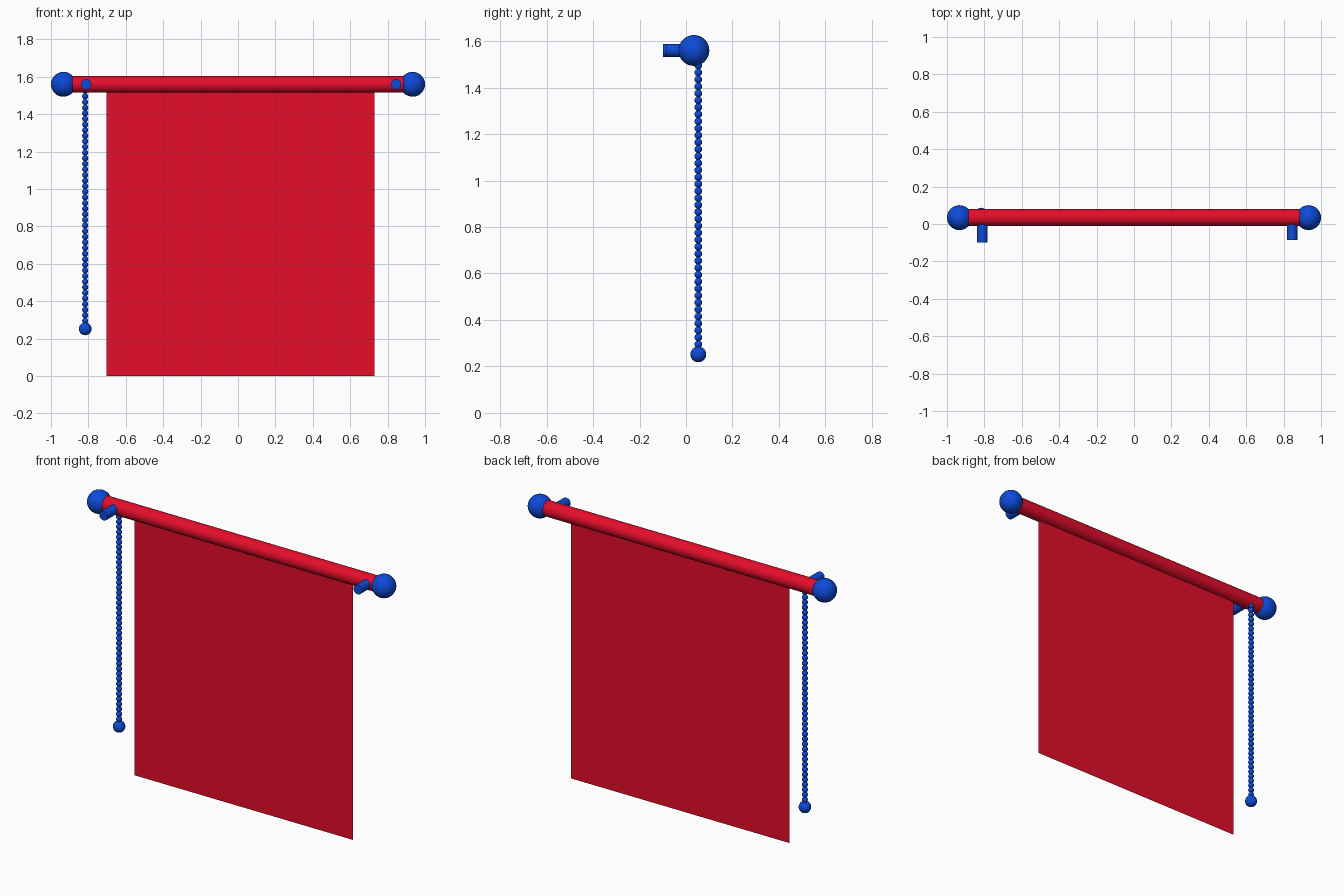
import bpy, bmesh, math
from mathutils import Matrix, Vector

if "Cube" in bpy.data.objects:
    bpy.data.objects.remove(bpy.data.objects["Cube"])

ROD_Y, ROD_Z = 0.034, 1.56
CHAIN_X, CHAIN_Y = -0.817, 0.053


def material(name, rgb):
    m = bpy.data.materials.new(name)
    m.diffuse_color = (*rgb, 1)
    m.use_nodes = True
    m.node_tree.nodes["Principled BSDF"].inputs["Base Color"].default_value = m.diffuse_color
    return m


red = material("red", (0.78, 0.004, 0.024))
blue = material("blue", (0.004, 0.07, 0.70))


def finish(name, bm, mat, smooth=True):
    me = bpy.data.meshes.new(name)
    for f in bm.faces:
        f.smooth = smooth and len(f.verts) <= 4
    bm.to_mesh(me)
    bm.free()
    me.materials.append(mat)
    ob = bpy.data.objects.new(name, me)
    bpy.context.collection.objects.link(ob)
    return ob


def add_sphere(bm, pos, r, seg):
    bmesh.ops.create_uvsphere(bm, u_segments=seg, v_segments=seg // 2, radius=r,
                              matrix=Matrix.Translation(pos))


def cylinder(name, a, b, r, mat, seg):
    a, b = Vector(a), Vector(b)
    rot = (b - a).to_track_quat('Z', 'Y').to_matrix().to_4x4()
    bm = bmesh.new()
    bmesh.ops.create_cone(bm, cap_ends=True, segments=seg, radius1=r, radius2=r,
                          depth=(b - a).length,
                          matrix=Matrix.Translation((a + b) / 2) @ rot)
    ob = finish(name, bm, mat)
    # keep the cap rims crisp
    bpy.ops.object.select_all(action='DESELECT')
    ob.select_set(True)
    bpy.context.view_layer.objects.active = ob
    bpy.ops.object.shade_smooth_by_angle(angle=math.radians(40))


# roller tube
cylinder("roller_tube", (-0.93, ROD_Y, ROD_Z), (0.93, ROD_Y, ROD_Z), 0.045, red, 32)

# round end caps
for side, x in (("left", -0.9335), ("right", 0.9335)):
    bm = bmesh.new()
    add_sphere(bm, (x, ROD_Y, ROD_Z), 0.0665, 32)
    finish(side + "_end_ball", bm, blue)

# wall brackets
for side, x, y in (("left", -0.812, -0.10), ("right", 0.845, -0.086)):
    cylinder(side + "_bracket", (x, y, ROD_Z), (x, ROD_Y - 0.02, ROD_Z), 0.028, blue, 24)

# fabric sheet
bm = bmesh.new()
corners = ((-0.703, 0), (0.73, 0), (0.73, 1.53), (-0.703, 1.53))
bm.faces.new([bm.verts.new((x, ROD_Y, z)) for x, z in corners])
finish("fabric", bm, red, smooth=False)

# pull chain beads
bm = bmesh.new()
for i in range(42):
    add_sphere(bm, (CHAIN_X, CHAIN_Y, 0.295 + 0.03 * i), 0.0165, 16)
finish("pull_chain", bm, blue)

# chain end ball
bm = bmesh.new()
add_sphere(bm, (CHAIN_X, CHAIN_Y, 0.252), 0.034, 24)
finish("chain_end_ball", bm, blue)
